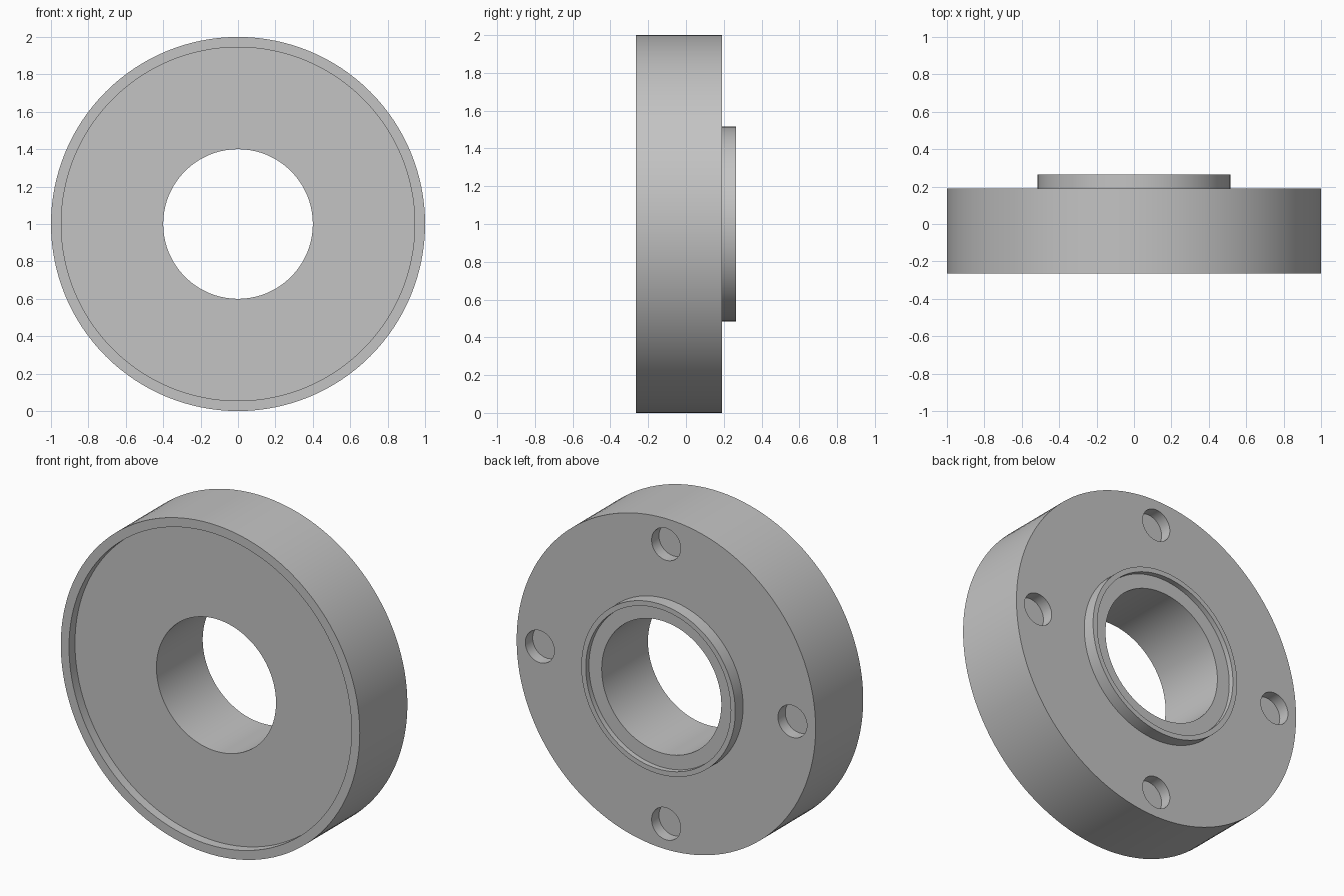
import bpy, bmesh, math
from mathutils import Matrix, Vector

if "Cube" in bpy.data.objects:
    bpy.data.objects.remove(bpy.data.objects["Cube"], do_unlink=True)

# Single grey metal
metal = bpy.data.materials.new("grey_metal")
metal.use_nodes = True
grey = (0.55, 0.55, 0.55, 1)
metal.diffuse_color = grey
metal.node_tree.nodes["Principled BSDF"].inputs["Base Color"].default_value = grey

CENTRE = Vector((0, 0, 1))
FRONT, BACK, BOSS = -0.265, 0.19, 0.265
BORE, BOLT_CIRCLE, BOLT_R, BOLT_DEPTH = 0.4, 0.845, 0.097, 0.07


def make_object(name, bm):
    bmesh.ops.recalc_face_normals(bm, faces=bm.faces)
    mesh = bpy.data.meshes.new(name)
    bm.to_mesh(mesh)
    bm.free()
    mesh.materials.append(metal)
    obj = bpy.data.objects.new(name, mesh)
    bpy.context.collection.objects.link(obj)
    return obj


# Flange cross-section (radius, y): front recess, rim, back face, stepped boss
profile = [(BORE, FRONT + 0.057), (0.945, FRONT + 0.057), (0.945, FRONT),
           (1, FRONT), (1, BACK), (0.515, BACK), (0.515, BOSS),
           (0.485, BOSS), (0.485, BOSS - 0.031), (BORE, BOSS - 0.031)]
bm = bmesh.new()
verts = [bm.verts.new((r, y, 1)) for r, y in profile]
edges = [bm.edges.new((v, verts[i - 1])) for i, v in enumerate(verts)]
bmesh.ops.spin(bm, geom=verts + edges, cent=CENTRE, axis=(0, 1, 0),
               angle=math.tau, steps=128, use_merge=True)
bmesh.ops.remove_doubles(bm, verts=bm.verts, dist=1e-5)
flange = make_object("flange", bm)

# Four blind bolt holes in the back face
bm = bmesh.new()
for i in range(4):
    a = i * math.pi / 2
    spot = CENTRE + Vector((math.cos(a) * BOLT_CIRCLE, BACK, math.sin(a) * BOLT_CIRCLE))
    bmesh.ops.create_cone(bm, cap_ends=True, segments=48, radius1=BOLT_R,
                          radius2=BOLT_R, depth=2 * BOLT_DEPTH,
                          matrix=Matrix.Translation(spot) @ Matrix.Rotation(math.pi / 2, 4, "X"))
cutter = make_object("bolt_hole_cutter", bm)
cutter.hide_render = True

cut = flange.modifiers.new("bolt_holes", "BOOLEAN")
cut.operation = "DIFFERENCE"
cut.solver = "EXACT"
cut.object = cutter

bpy.ops.object.select_all(action="DESELECT")
flange.select_set(True)
bpy.context.view_layer.objects.active = flange
bpy.ops.object.modifier_apply(modifier=cut.name)
bpy.data.objects.remove(cutter, do_unlink=True)
bpy.ops.object.shade_smooth_by_angle(angle=math.radians(30))
